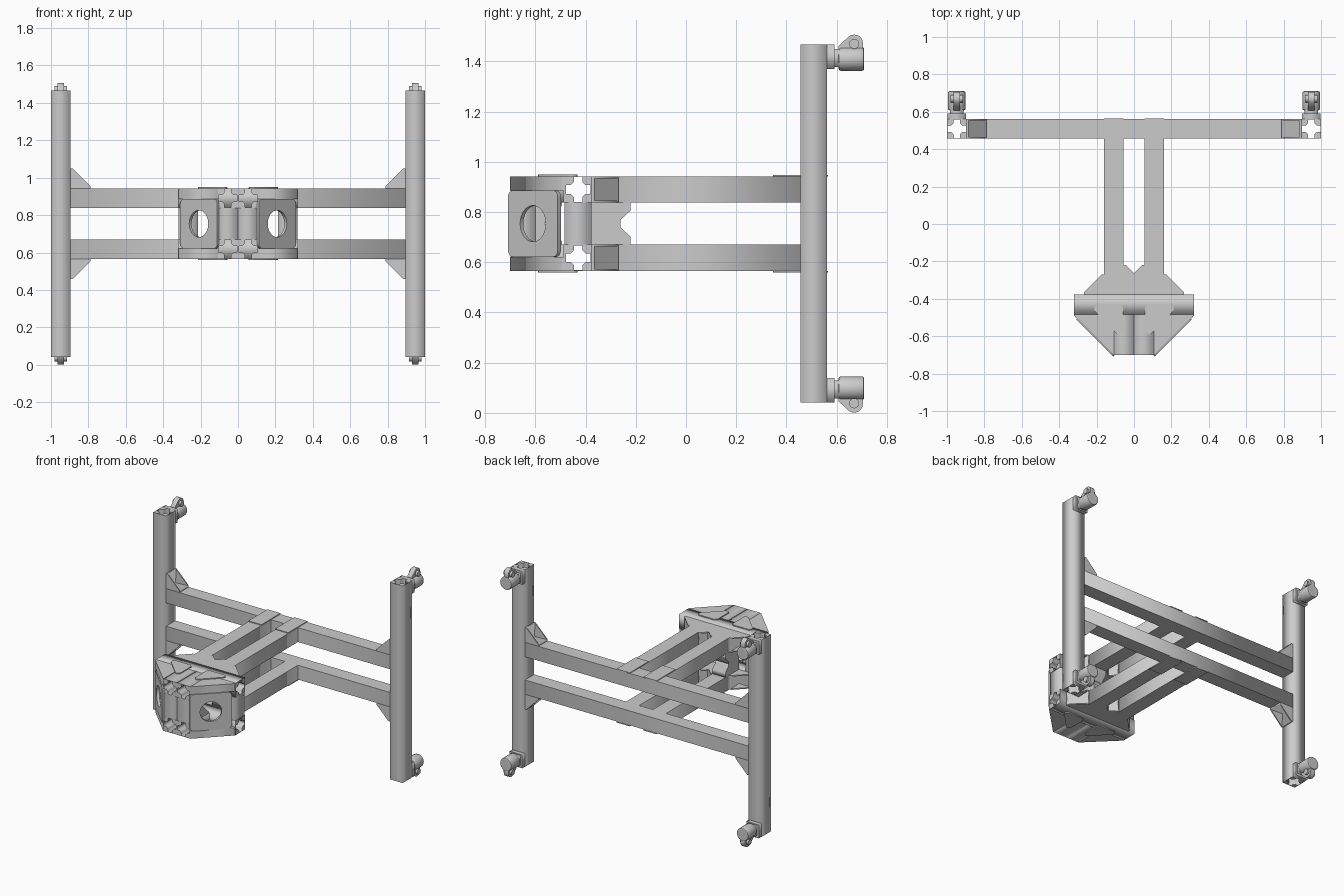
import bpy, bmesh
from math import sin, cos, pi, sqrt
from mathutils import Matrix, Vector

if "Cube" in bpy.data.objects:
    bpy.data.objects.remove(bpy.data.objects["Cube"])

Z = 0.754            # mid height: everything is mirrored about it
LO, HI = 0.838, 0.942  # vertical span of the upper beams

FRAMES = {'x': ((0, 1, 0), (0, 0, 1), (1, 0, 0)),
          'y': ((1, 0, 0), (0, 0, 1), (0, 1, 0)),
          'z': ((1, 0, 0), (0, 1, 0), (0, 0, 1))}


def prism(name, outlines, a, b, frame='z', mirror='xz', origin=(0, 0, 0), bevel=0):
    """Extrude outlines (first outer, others holes) from a to b along a frame axis."""
    cu = bpy.data.curves.new(name, 'CURVE')
    cu.dimensions, cu.fill_mode, cu.extrude = '2D', 'BOTH', (b - a) / 2
    for pts in outlines:
        sp = cu.splines.new('POLY')
        sp.points.add(len(pts) - 1)
        sp.use_cyclic_u = True
        for p, (u, v) in zip(sp.points, pts):
            p.co = (u, v, 0, 1)
    tmp = bpy.data.objects.new(name, cu)
    bpy.context.collection.objects.link(tmp)
    me = bpy.data.meshes.new_from_object(
        tmp.evaluated_get(bpy.context.evaluated_depsgraph_get()))
    bpy.data.objects.remove(tmp)
    u, v, w = (Vector(d) for d in (FRAMES[frame] if isinstance(frame, str) else frame))
    bm = bmesh.new()
    bm.from_mesh(me)
    for vert in bm.verts:
        c = vert.co
        vert.co = u * c.x + v * c.y + w * (c.z + (a + b) / 2) + Vector(origin) - Vector((0, 0, Z))
    bmesh.ops.remove_doubles(bm, verts=bm.verts, dist=1e-5)
    bmesh.ops.dissolve_limit(bm, angle_limit=0.01, verts=bm.verts, edges=bm.edges)
    bmesh.ops.recalc_face_normals(bm, faces=bm.faces)
    bm.to_mesh(me)
    bm.free()
    me.name = name
    ob = bpy.data.objects.new(name, me)
    ob.location.z = Z
    bpy.context.collection.objects.link(ob)
    if bevel:
        m = ob.modifiers.new('bevel', 'BEVEL')
        m.width, m.segments, m.angle_limit = bevel, 2, 1.0
    if mirror:
        m = ob.modifiers.new('mirror', 'MIRROR')
        m.use_axis = ('x' in mirror, 'y' in mirror, 'z' in mirror)
        m.use_mirror_merge = False
    return ob


def rect(u0, u1, v0, v1):
    return [(u0, v0), (u1, v0), (u1, v1), (u0, v1)]


def box(name, x0, x1, y0, y1, z0, z1, **k):
    return prism(name, [rect(x0, x1, y0, y1)], z0, z1, **k)


def circle(cu, cv, r, n=20):
    return [(cu + r * cos(2 * pi * i / n), cv + r * sin(2 * pi * i / n)) for i in range(n)]


def cross(cu, cv):
    """Slotted-extrusion hole: a plus with chamfered inner corners."""
    quarter = [(0.049, -0.017), (0.049, 0.017), (0.03, 0.017), (0.017, 0.03)]
    pts = []
    for _ in range(4):
        pts += quarter
        quarter = [(-v, u) for u, v in quarter]
    return [(cu + u, cv + v) for u, v in pts]


def bracket(name, corner, u, v, w, width, mirror='xz', L=0.107):
    """Hollow corner bracket: two cheeks and two thin walls."""
    t, k = 0.008, dict(frame=(u, v, w), mirror=mirror, origin=corner)
    tri = [(0, 0), (L, 0), (L, 0.012), (0.012, L), (0, L)]
    prism(name + '_cheek_a', [tri], 0, t, **k)
    prism(name + '_cheek_b', [tri], width - t, width, **k)
    prism(name + '_walls', [[(0, 0), (L, 0), (L, 0.012), (t, t), (0.012, L), (0, L)]],
          t, width - t, **k)


X, Y, ZZ = (1, 0, 0), (0, 1, 0), (0, 0, 1)
NX, NZ = (-1, 0, 0), (0, 0, -1)

# Rear frame: uprights, crossbars and corner brackets
prism('rear_upright', [rect(0.896, 1, 0.457, 0.562), cross(0.948, 0.509)], 0.041, 1.467, mirror='x')
box('rear_crossbar', -0.896, 0.896, 0.457, 0.562, LO, HI, mirror='z')
bracket('upright_bracket', (0.896, 0.457, HI), NX, ZZ, Y, 0.105)

# Long arms with joint plates over the crossbars
box('long_arm', 0.055, 0.16, -0.376, 0.457, LO, HI)
box('joint_plate', 0.055, 0.16, 0.347, 0.565, HI, HI + 0.006)

# Mounts on the back of the uprights: cap, barrel and round tab
prism('mount_cap', [rect(0.898, 0.998, 1.37, 1.467)], 0.562, 0.592, 'y')
prism('mount_neck', [rect(0.912, 0.984, 1.378, 1.45)], 0.592, 0.612, 'y')
prism('mount_barrel', [circle(0.948, 1.41, 0.047)], 0.608, 0.71, 'y', bevel=0.008)
tab = [(0.608, 1.40), (0.705, 1.40), (0.705, 1.472)]
tab += [(0.67 + 0.035 * cos(a * pi / 10), 1.472 + 0.035 * sin(a * pi / 10)) for a in range(1, 8)]
tab += [(0.608, 1.462)]
prism('mount_tab', [tab], 0.93, 0.966, 'x')
prism('mount_axle', [circle(0.67, 1.47, 0.02, 16)], 0.915, 0.981, 'x')

# Head: slotted cross beam, front beams, posts
prism('head_cross_beam', [rect(-0.483, -0.376, LO, HI), cross(-0.43, 0.89)], -0.315, 0.315, 'x', mirror='z')
prism('head_front_beam', [rect(0, 0.108, LO, HI), cross(0.054, 0.89)], -0.70, -0.483, 'y')
box('head_front_post', 0, 0.108, -0.70, -0.60, 2 * Z - LO, LO, mirror='x')
box('head_rear_post', 0.213, 0.317, -0.485, -0.376, 2 * Z - LO, LO, mirror='x')
box('head_tie_bar', -0.055, 0.055, -0.376, -0.327, LO, HI, mirror='z')

# Head: corner wedges and raised triangular pads
prism('head_wedge', [[(0.108, -0.702), (0.315, -0.495), (0.32, -0.483), (0.108, -0.483)]], 0.886, HI)
prism('head_side_plate', [rect(-0.488, -0.376, LO, HI), cross(-0.43, 0.89)], 0.315, 0.32, 'x')
prism('head_pad', [[(0.06, -0.575), (0.075, -0.59), (0.092, -0.585), (0.208, -0.468),
                    (0.214, -0.45), (0.2, -0.432), (0.075, -0.432), (0.06, -0.447)]], HI, HI + 0.007)

# Head: brackets and gussets toward the arms
bracket('head_outer_bracket', (0.16, -0.376, LO), X, Y, ZZ, HI - LO)
bracket('head_inner_bracket', (0.055, -0.327, LO), NX, Y, ZZ, HI - LO)
bracket('front_post_bracket', (0.0, -0.60, LO), Y, NZ, X, 0.108)
prism('arm_gusset', [[(-0.376, LO), (-0.222, LO), (-0.222, 0.805), (-0.26, 0.77),
                      (-0.26, 0.754), (-0.376, 0.754)]], 0.055, 0.16, 'x')

# Angled face plates with rounded corners and a round opening
hw, hh, r = 0.14, 0.132, 0.025
rounded = []
for i, (su, sv) in enumerate([(1, 1), (-1, 1), (-1, -1), (1, -1)]):
    for j in range(5):
        a = (i + j / 4) * pi / 2
        rounded.append((su * (hw - r) + r * cos(a), sv * (hh - r) + r * sin(a)))
s = 1 / sqrt(2)
prism('angled_face_plate', [rounded, circle(0, 0, 0.072, 32)], -0.018, 0,
      frame=((s, s, 0), ZZ, (s, -s, 0)), mirror='x', origin=(0.21, -0.61, Z))
